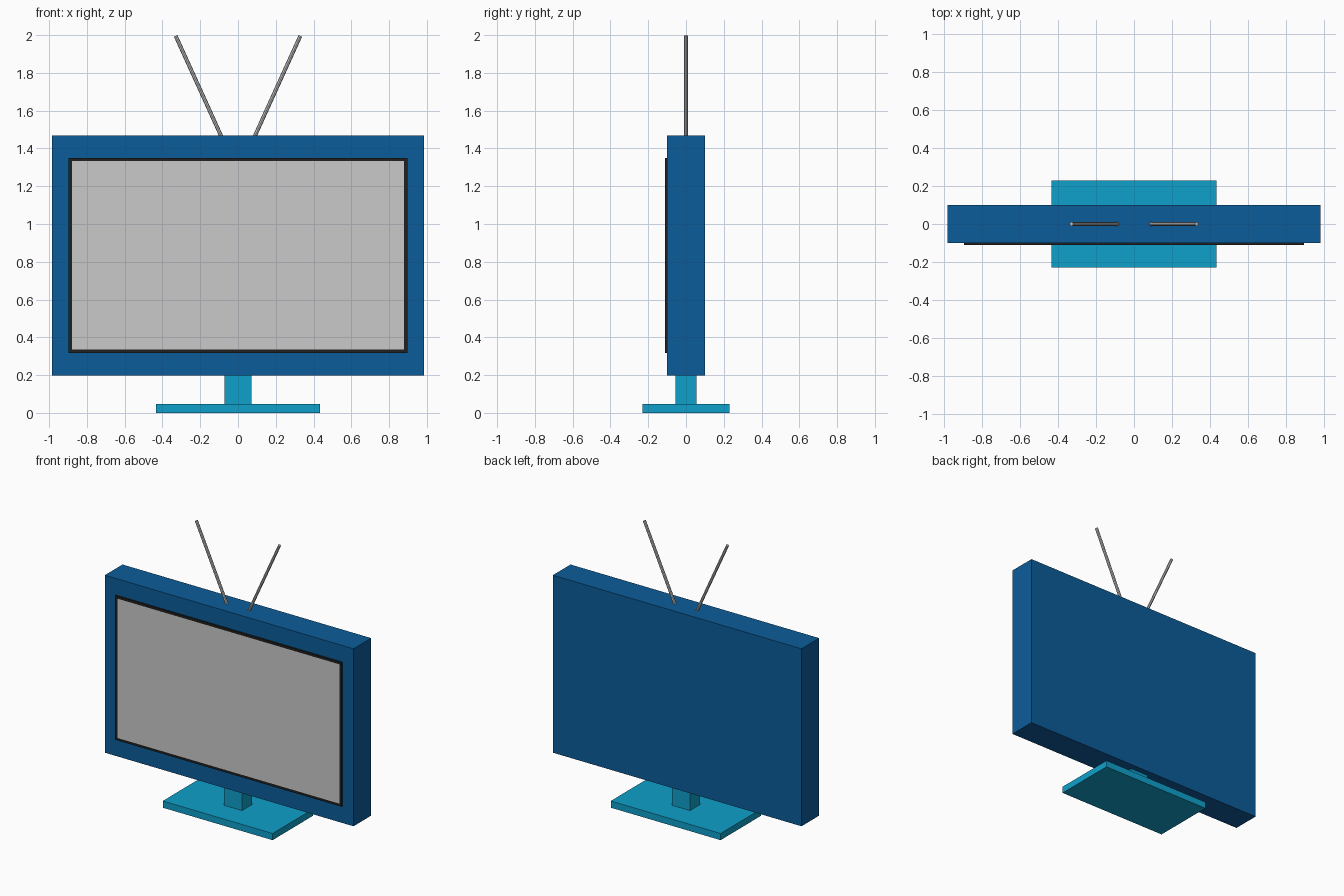
import bpy, bmesh, math
from mathutils import Vector

if "Cube" in bpy.data.objects:
    bpy.data.objects.remove(bpy.data.objects["Cube"])


def material(name, color):
    m = bpy.data.materials.new(name)
    m.diffuse_color = (*color, 1.0)
    m.use_nodes = True
    m.node_tree.nodes["Principled BSDF"].inputs["Base Color"].default_value = m.diffuse_color
    return m


BLUE = material("cabinet blue", (0.0037, 0.107, 0.323))
CYAN = material("stand cyan", (0.0048, 0.352, 0.591))
BLACK = material("bezel black", (0.014, 0.014, 0.014))
GREY = material("light grey", (0.578, 0.588, 0.580))


def finish(name, bm, *mats):
    me = bpy.data.meshes.new(name)
    bm.to_mesh(me)
    bm.free()
    for m in mats:
        me.materials.append(m)
    ob = bpy.data.objects.new(name, me)
    bpy.context.collection.objects.link(ob)
    return ob


def box_mesh(lo, hi):
    bm = bmesh.new()
    bmesh.ops.create_cube(bm, size=1)
    lo, hi = Vector(lo), Vector(hi)
    bmesh.ops.scale(bm, vec=hi - lo, verts=bm.verts)
    bmesh.ops.translate(bm, vec=(lo + hi) / 2, verts=bm.verts)
    return bm


# Stand and cabinet
finish("stand_base", box_mesh((-0.435, -0.23, 0), (0.435, 0.23, 0.048)), CYAN)
finish("stand_neck", box_mesh((-0.072, -0.056, 0.048), (0.072, 0.056, 0.197)), CYAN)
finish("cabinet", box_mesh((-0.985, -0.10, 0.197), (0.985, 0.10, 1.468)), BLUE)

# Screen panel: front face inset, the rim stays black and the centre is grey
bm = box_mesh((-0.897, -0.11, 0.317), (0.897, -0.10, 1.35))
bm.normal_update()
front = min(bm.faces, key=lambda f: f.calc_center_median().y)
bmesh.ops.inset_region(bm, faces=[front], thickness=0.025)
front.material_index = 1
finish("screen_panel", bm, BLACK, GREY)

# Pair of antenna rods, sunk slightly into the cabinet top
for side, label in ((-1, "left"), (1, "right")):
    a = Vector((side * 0.083, 0, 1.452))
    b = Vector((side * 0.33, 0, 1.996))
    bm = bmesh.new()
    bmesh.ops.create_cone(bm, cap_ends=True, segments=8, radius1=0.0105,
                          radius2=0.0105, depth=(b - a).length)
    ob = finish("antenna_" + label, bm, GREY)
    ob.location = (a + b) / 2
    ob.rotation_euler.y = math.atan2(b.x - a.x, b.z - a.z)
